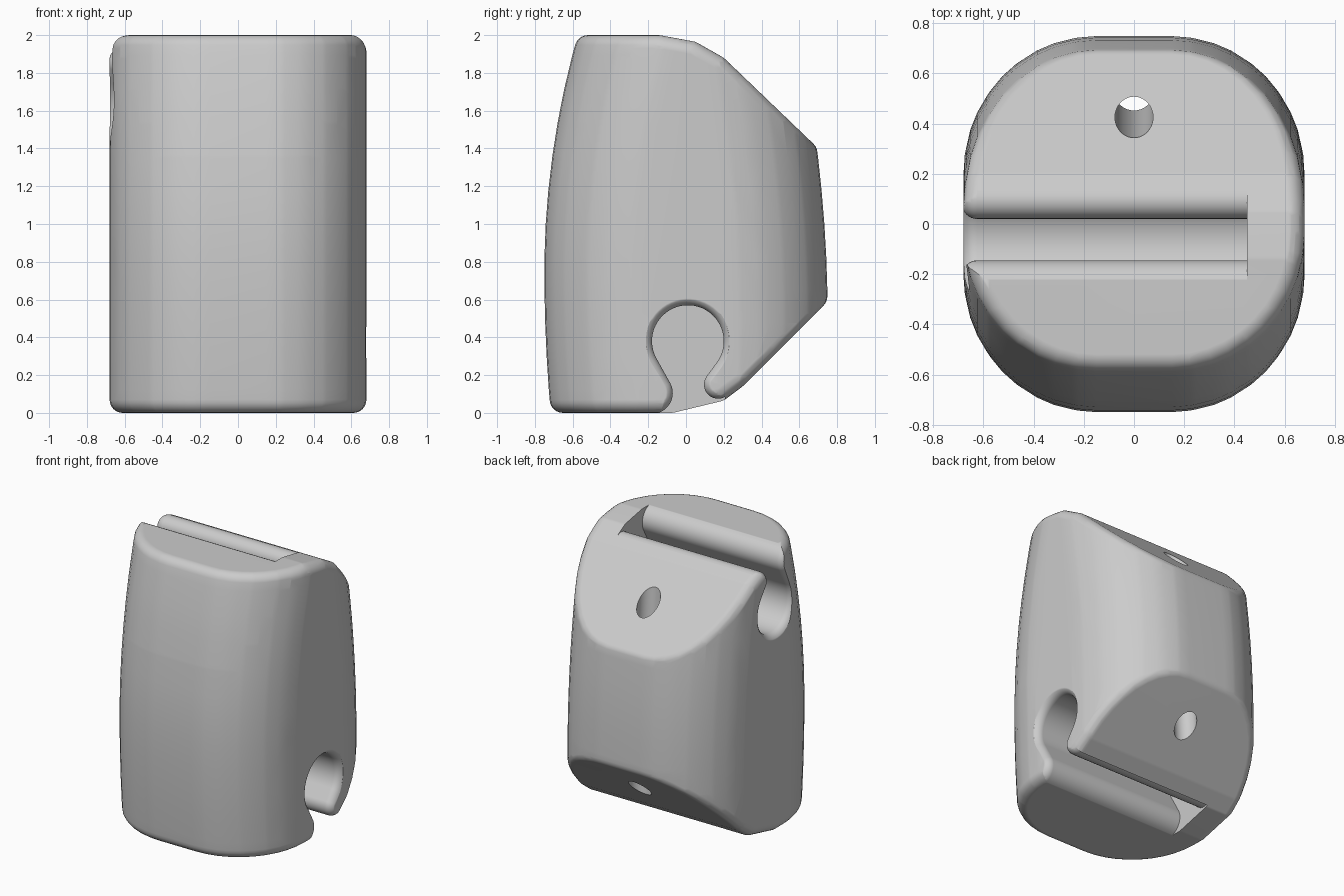
import bpy, bmesh, math
from mathutils import Vector

cube = bpy.data.objects.get("Cube")
if cube:
    bpy.data.objects.remove(cube, do_unlink=True)

grey = bpy.data.materials.new("plain_grey")
grey.use_nodes = True
COLOUR = (0.6, 0.6, 0.6, 1)
grey.diffuse_color = COLOUR
grey.node_tree.nodes["Principled BSDF"].inputs["Base Color"].default_value = COLOUR

ROUND = 0.07  # edge rounding of the body


def make_object(name, bm):
    bmesh.ops.recalc_face_normals(bm, faces=bm.faces)
    mesh = bpy.data.meshes.new(name)
    bm.to_mesh(mesh)
    bm.free()
    mesh.materials.append(grey)
    ob = bpy.data.objects.new(name, mesh)
    bpy.context.collection.objects.link(ob)
    return ob


def loft(bm, rings):
    """Skin a list of closed rings and cap both ends."""
    rows = [[bm.verts.new(p) for p in ring] for ring in rings]
    n = len(rows[0])
    for a, b in zip(rows, rows[1:]):
        for i in range(n):
            j = (i + 1) % n
            bm.faces.new((a[i], a[j], b[j], b[i]))
    bm.faces.new(rows[0])
    bm.faces.new(rows[-1])


def arc(cy, cz, r, start, end, n):
    for i in range(n + 1):
        t = start + (end - start) * i / n
        yield (cy + r * math.cos(t), cz + r * math.sin(t))


# ---- Body: bowed, leaning block with a rounded plan ----
def body_ring(z, segments=10):
    front = -0.75 + (0.115 if z > 0.75 else 0.06) * (z - 0.75) ** 2 + ROUND
    back = 0.75 - 0.07 * (z - 0.5) ** 2 - ROUND
    half, mid, wide = (back - front) / 2, (back + front) / 2, 0.68 - ROUND
    rx, ry = 0.53 - ROUND, 0.55 - ROUND
    ring = []
    for q, (sx, sy) in enumerate([(1, 1), (-1, 1), (-1, -1), (1, -1)]):
        for c, s in arc(0, 0, 1, q * math.pi / 2, (q + 1) * math.pi / 2, segments):
            ring.append((sx * (wide - rx) + rx * c,
                         mid + sy * (half - ry) + ry * s, z))
    return ring


bm = bmesh.new()
loft(bm, [body_ring(-0.05 + 2.1 * i / 12) for i in range(13)])

# Trim top, bottom and back slopes; each pair runs clockwise seen from +x
edges = [((-0.5, 2), (-0.14, 2)), ((-0.14, 2), (0.05, 1.965)),
         ((0.05, 1.965), (0.2, 1.88)), ((0.2, 1.88), (0.69, 1.41)),
         ((0.75, 0.59), (0.3, 0.14)), ((0.3, 0.14), (0.2, 0.065)),
         ((0.2, 0.065), (-0.07, 0)), ((-0.07, 0), (-0.5, 0))]
for (y0, z0), (y1, z1) in edges:
    normal = Vector((0, z0 - z1, y1 - y0)).normalized()
    bmesh.ops.bisect_plane(bm, geom=bm.verts[:] + bm.edges[:] + bm.faces[:],
                           plane_co=Vector((0, y0, z0)) - normal * ROUND,
                           plane_no=normal, clear_outer=True)

# Round every edge: hull of small balls placed on the trimmed core
core = [v.co.copy() for v in bm.verts]
bm.free()
ball = bmesh.new()
bmesh.ops.create_uvsphere(ball, u_segments=16, v_segments=12, radius=ROUND)
offsets = [v.co.copy() for v in ball.verts]
ball.free()
bm = bmesh.new()
for p in core:
    for o in offsets:
        bm.verts.new(p + o)
hull = bmesh.ops.convex_hull(bm, input=bm.verts[:], use_existing_faces=False)
bmesh.ops.delete(bm, geom=[v for v in bm.verts if not v.link_faces], context='VERTS')
bmesh.ops.remove_doubles(bm, verts=bm.verts[:], dist=0.002)
bmesh.ops.dissolve_limit(bm, angle_limit=math.radians(0.5),
                         verts=bm.verts[:], edges=bm.edges[:])
body = make_object("body", bm)


# ---- Cord slots: keyhole section with rounded lips, flared at the mouth ----
def keyhole(grow):
    cy, cz, big = 0.01, 0.38, 0.19 + grow
    ly, lz, lr = -0.18, 0.105, 0.11 - grow
    ry, rz, rr = 0.17, 0.15, 0.075 - grow

    def tangent(y, z, r, side):
        d = math.hypot(cy - y, cz - z)
        return math.atan2(cz - z, cy - y) + side * math.acos(min(1, (big + r) / d))

    tl, tr = tangent(ly, lz, lr, -1), tangent(ry, rz, rr, 1)
    pts = [(ly, -0.3)]
    pts += arc(ly, lz, lr, -math.pi / 2, tl, 12)
    pts += arc(cy, cz, big, tl + math.pi, tr - math.pi, 36)
    pts += arc(ry, rz, rr, tr, math.radians(300), 12)
    pts.append((pts[-1][0], -0.3))
    return pts


def slot_cutter(name, upper):
    flare = 0.06
    stations = [(-0.45, 0)]
    for i in range(9):
        t = i / 8 * math.pi / 2
        stations.append((0.685 - flare * (1 - math.sin(t)), flare * (1 - math.cos(t))))
    stations.append((0.9, flare))
    rings = []
    for x, grow in stations:
        if upper:
            rings.append([(-x, y - 0.075, 2 - z) for y, z in keyhole(grow)])
        else:
            rings.append([(x, y, z) for y, z in keyhole(grow)])
    bm = bmesh.new()
    loft(bm, rings)
    return make_object(name, bm)


# ---- Leaning cord hole through both back slopes ----
bm = bmesh.new()
loft(bm, [[(x, y + 0.425 - 0.075 * (z - 1.67), z)
           for x, y in list(arc(0, 0, 0.076, 0, 2 * math.pi, 40))[:-1]]
          for z in (-0.2, 2.2)])
hole = make_object("hole_cutter", bm)

# ---- Cut the slots and the hole ----
bpy.context.view_layer.objects.active = body
for cutter in (slot_cutter("lower_slot_cutter", False),
               slot_cutter("upper_slot_cutter", True), hole):
    cutter.hide_render = True
    mod = body.modifiers.new("cut", 'BOOLEAN')
    mod.operation = 'DIFFERENCE'
    mod.solver = 'EXACT'
    mod.object = cutter
    bpy.ops.object.modifier_apply(modifier=mod.name)
    bpy.data.objects.remove(cutter, do_unlink=True)

# ---- Smooth shading with crisp cut edges ----
bpy.ops.object.select_all(action='DESELECT')
body.select_set(True)
bpy.ops.object.shade_smooth_by_angle(angle=math.radians(30))
weighted = body.modifiers.new("weighted_normals", 'WEIGHTED_NORMAL')
weighted.keep_sharp = True
